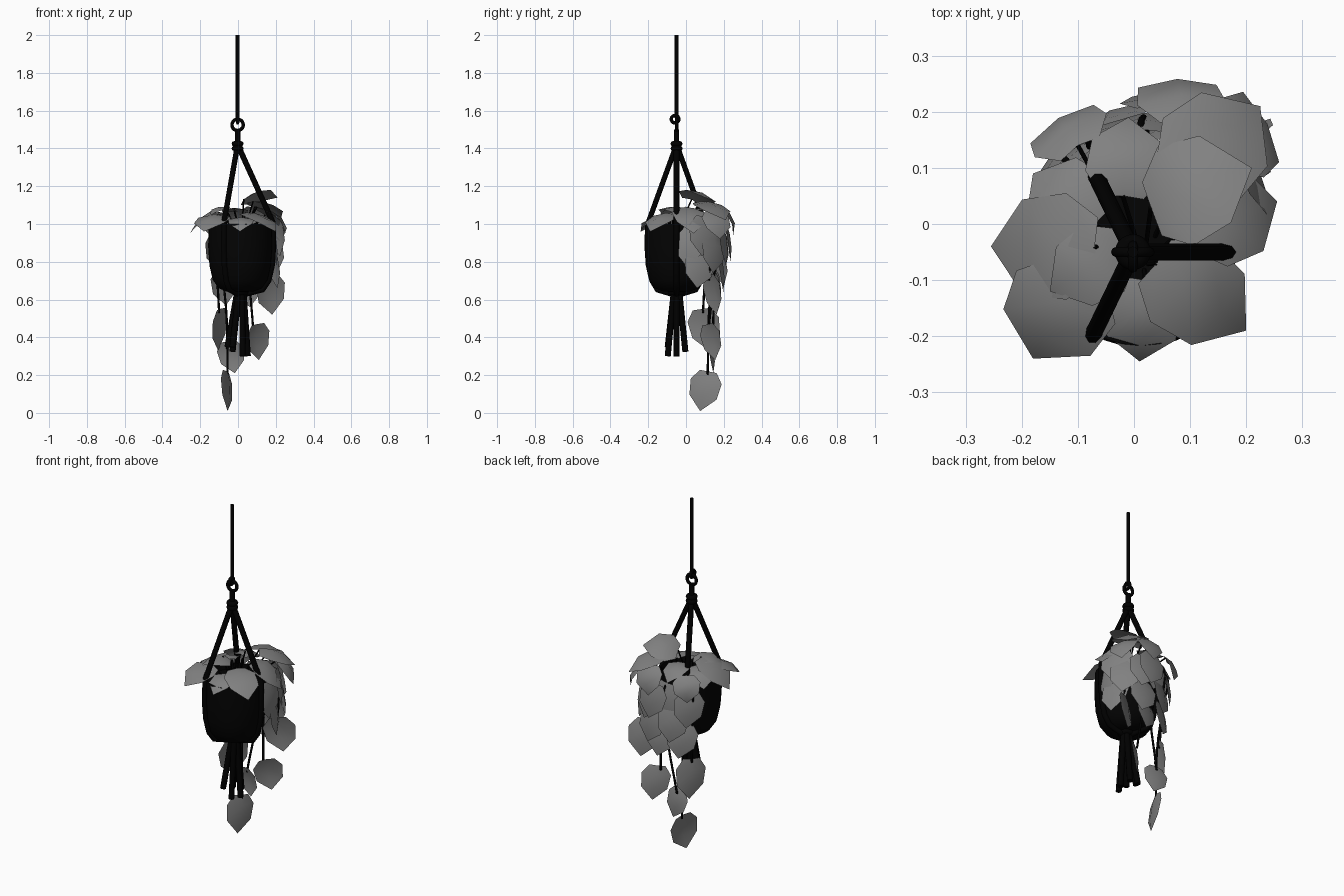
import bpy, bmesh
from math import sin, cos, pi, radians
from mathutils import Vector

cube = bpy.data.objects.get("Cube")
if cube:
    bpy.data.objects.remove(cube, do_unlink=True)

AXIS = Vector((0.012, -0.05, 0))


def material(name, value):
    mat = bpy.data.materials.new(name)
    mat.use_nodes = True
    colour = (value, value, value, 1)
    mat.diffuse_color = colour
    mat.node_tree.nodes["Principled BSDF"].inputs["Base Color"].default_value = colour
    return mat


LEAF = material("leaf grey", 0.22)
POT = material("pot black", 0.001)
ROPE = material("rope black", 0.0)


def finish(bm, name, mat):
    bmesh.ops.recalc_face_normals(bm, faces=bm.faces)
    mesh = bpy.data.meshes.new(name)
    bm.to_mesh(mesh)
    bm.free()
    mesh.materials.append(mat)
    for face in mesh.polygons:
        face.use_smooth = True
    obj = bpy.data.objects.new(name, mesh)
    bpy.context.collection.objects.link(obj)
    return obj


def lathe(name, profile, mat, steps=32):
    bm = bmesh.new()
    verts = [bm.verts.new((r, 0, z)) for r, z in profile]
    edges = [bm.edges.new(pair) for pair in zip(verts, verts[1:])]
    bmesh.ops.spin(bm, geom=verts + edges, axis=(0, 0, 1), cent=(0, 0, 0),
                   angle=2 * pi, steps=steps)
    bmesh.ops.remove_doubles(bm, verts=bm.verts, dist=0.0005)
    obj = finish(bm, name, mat)
    obj.location = AXIS
    return obj


def cord(name, points, radius, smooth=False, closed=False):
    curve = bpy.data.curves.new(name, "CURVE")
    curve.dimensions = "3D"
    curve.bevel_depth = radius
    curve.bevel_resolution = 2
    curve.use_fill_caps = True
    curve.resolution_u = 5
    if smooth:
        spline = curve.splines.new("BEZIER")
        spline.bezier_points.add(len(points) - 1)
        for knot, p in zip(spline.bezier_points, points):
            knot.co = p
            knot.handle_left_type = knot.handle_right_type = "AUTO"
    else:
        spline = curve.splines.new("POLY")
        spline.points.add(len(points) - 1)
        for knot, p in zip(spline.points, points):
            knot.co = (*p, 1)
    spline.use_cyclic_u = closed
    curve.materials.append(ROPE)
    obj = bpy.data.objects.new(name, curve)
    bpy.context.collection.objects.link(obj)


def ring(name, centre, major, minor, plane):
    angles = [2 * pi * i / 20 for i in range(20)]
    a, b = plane
    cord(name, [centre + major * (a * cos(t) + b * sin(t)) for t in angles],
         minor, closed=True)


def leaf(name, base, tip, width, normal, arch):
    # Broad pointed blade, gently folded along its midrib
    base, tip = Vector(base), Vector(tip)
    along = tip - base
    side = along.cross(Vector(normal)).normalized()
    up = side.cross(along).normalized()
    bm = bmesh.new()
    rows = []
    for t, half in ((0, 0.27), (0.25, 0.5), (0.65, 0.44)):
        mid = base + along * t + up * arch * 4 * t * (1 - t)
        edge = mid - up * half * width * 0.2
        rows.append([bm.verts.new(p) for p in
                     (edge - side * half * width, mid, edge + side * half * width)])
    for low, high in zip(rows, rows[1:]):
        for i in (0, 1):
            bm.faces.new((low[i], low[i + 1], high[i + 1], high[i]))
    point = bm.verts.new(tip)
    for i in (0, 1):
        bm.faces.new((rows[-1][i], rows[-1][i + 1], point))
    finish(bm, name, LEAF)


# Pot and soil
pot = lathe("pot", [(0, .64), (.07, .642), (.115, .66), (.146, .705), (.163, .78),
                    (.17, .88), (.167, 1), (.153, 1), (.15, .96)], POT)
bpy.context.view_layer.objects.active = pot
pot.select_set(True)
bpy.ops.object.shade_smooth_by_angle(angle=radians(40))
lathe("soil", [(0, .98), (.152, .97)], POT)

# Hanging rod, hook and ring
X, Y, Z = Vector((1, 0, 0)), Vector((0, 1, 0)), Vector((0, 0, 1))
TOP = Vector((-0.002, -0.05, 0))
cord("hanging_rod", [TOP + Z * 1.56, TOP + Z * 2], 0.01)
ring("hook", TOP + Z * 1.555 - Y * 0.008, 0.02, 0.009, (Y, Z))
ring("hanging_ring", TOP + Z * 1.525, 0.03, 0.009, (X, Z))
cord("rope_neck", [TOP + Z * 1.4, TOP + Z * 1.5], 0.014)
for height in (1.4, 1.425):
    ring("top_knot", TOP + Z * height, 0.018, 0.014, (X, Y))
ring("bottom_knot", AXIS + Z * 0.64, 0.028, 0.018, (X, Y))

# Three straps hugging the pot, each ending in a pair of loose tails
for k in range(3):
    turn = 2 * pi * k / 3
    out = Vector((cos(turn), sin(turn), 0))
    path = [(.172, 1.01), (.175, .88), (.168, .78), (.15, .7), (.118, .652), (.03, .63)]
    cord("strap", [TOP + Z * 1.42] + [AXIS + out * r + Z * z for r, z in path], 0.015)
    for j in (0, 1):
        angle = turn + j * pi / 3
        spread = Vector((cos(angle), sin(angle), 0))
        cord("rope_tail", [AXIS + spread * 0.018 + Z * 0.63,
                           TOP + spread * 0.054 + Z * (0.3 + 0.024 * ((k + j) % 3))], 0.016)

# Crown leaves: base, tip, width, facing
BACK = Vector((0, 1, 0.3))
CROWN = [
    ((.03, .03, 1.13), (.21, .1, 1.14), .2, (0, .4, 1)),
    ((.1, .0, 1.09), (.255, .04, .95), .18, Z),
    ((.08, .08, 1.12), (.225, .21, 1.02), .2, Z),
    ((.09, .19, 1.09), (.07, .25, .94), .16, BACK),
    ((.17, .14, 1.07), (.235, .18, .92), .16, (1, .5, .3)),
    ((.04, -.07, 1.06), (.2, -.19, .96), .18, Z),
    ((.02, -.1, 1.03), (.01, -.245, .96), .14, Z),
    ((-.1, -.09, 1.05), (-.18, -.24, .96), .2, Z),
    ((-.07, -.04, 1.09), (-.255, -.04, .95), .19, Z),
    ((-.07, .0, 1.06), (-.18, .09, .98), .16, Z),
    ((-.1, .14, 1.06), (-.13, .175, .92), .15, (-.5, .85, .3)),
    ((-.02, -.04, 1.07), (-.15, -.12, 1.05), .14, Z),
    ((-.02, .05, 1.08), (-.01, .19, 1.01), .14, Z),
]
for base, tip, width, facing in CROWN:
    leaf("crown_leaf", base, tip, width, facing, 0.035)
    root = AXIS + Vector((base[0], base[1], 0)) * 0.3 + Z * 0.97
    cord("leaf_stem", [root, Vector(base)], 0.004)

# Trailing leaves: hanging point, length, facing in degrees
TRAILING = [
    (-.055, .115, .22, .21, -20), (-.05, .13, .38, .17, 80), (.1, .12, .47, .19, 130),
    (-.1, .085, .55, .22, 155), (.165, .13, .73, .21, 120), (-.08, .13, .77, .2, 120),
    (.04, .15, .75, .19, 105), (-.12, .125, .96, .2, 135), (.0, .17, 1, .2, 95),
    (.09, .2, .98, .2, 75), (.19, .1, 1.04, .21, 30), (.185, .03, .98, .2, -5),
    (.18, .08, .86, .2, 20), (.08, .18, .84, .2, 85), (-.05, .17, .87, .2, 115),
    (.05, .215, 1, .2, 90), (.17, .15, .94, .2, 45),
]
for x, y, z, length, facing in TRAILING:
    a = radians(facing)
    out = Vector((cos(a), sin(a), 0))
    base = Vector((x, y, z))
    tip = base - Z * length
    tip += Y * -0.04 if z < 0.3 else out * 0.02 + out.cross(Z) * 0.03
    leaf("trailing_leaf", base, tip, length * 0.84, out, 0.015)

# Vines spilling over the back rim
VINES = [
    [(-.02, .05, .98), (-.06, .13, 1.01), (-.08, .14, .8), (-.06, .12, .5), (-.055, .115, .2)],
    [(-.05, .03, .98), (-.11, .1, 1), (-.11, .1, .75), (-.1, .09, .53)],
    [(.03, .04, .98), (.07, .15, 1.01), (.06, .15, .75), (.08, .12, .45)],
    [(.06, .02, .98), (.15, .11, 1.01), (.17, .13, .85), (.17, .12, .7)],
    [(.01, .05, .98), (.01, .15, 1.01), (.02, .15, .72), (-.04, .14, .35)],
]
for path in VINES:
    cord("vine", path, 0.006, smooth=True)
